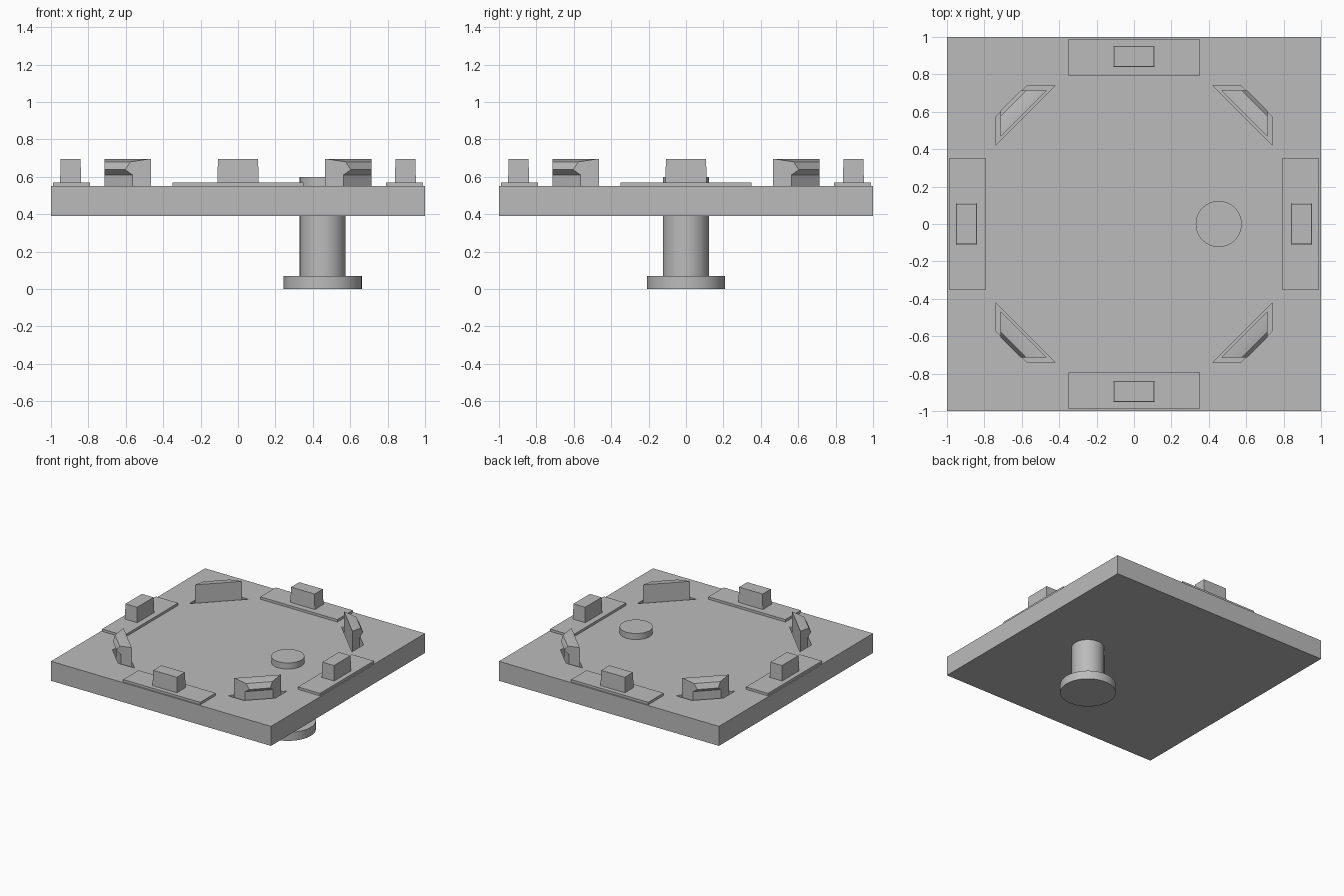
import bpy, bmesh
from math import radians
from mathutils import Matrix

cube = bpy.data.objects.get("Cube")
if cube:
    bpy.data.objects.remove(cube, do_unlink=True)

grey = bpy.data.materials.new("plain grey")
grey.use_nodes = True
grey.diffuse_color = (0.5, 0.5, 0.5, 1)
grey.node_tree.nodes["Principled BSDF"].inputs["Base Color"].default_value = (0.5, 0.5, 0.5, 1)


def finish(name, bm, smooth=False):
    """Turn a bmesh into a grey object."""
    bmesh.ops.recalc_face_normals(bm, faces=bm.faces)
    mesh = bpy.data.meshes.new(name)
    bm.to_mesh(mesh)
    bm.free()
    mesh.materials.append(grey)
    obj = bpy.data.objects.new(name, mesh)
    bpy.context.collection.objects.link(obj)
    bpy.ops.object.select_all(action='DESELECT')
    obj.select_set(True)
    bpy.context.view_layer.objects.active = obj
    if smooth:
        bpy.ops.object.shade_smooth_by_angle(angle=radians(35))
    return obj


def loft(bm, rings):
    """Skin a stack of closed rings and cap both ends."""
    loops = [[bm.verts.new(p) for p in ring] for ring in rings]
    for low, high in zip(loops, loops[1:]):
        n = len(low)
        for i in range(n):
            bm.faces.new((low[i], low[(i + 1) % n], high[(i + 1) % n], high[i]))
    bm.faces.new(loops[0])
    bm.faces.new(loops[-1])


def rect(w, d, z):
    return [(-w / 2, -d / 2, z), (w / 2, -d / 2, z), (w / 2, d / 2, z), (-w / 2, d / 2, z)]


def corner_section(limit, inner, outer, z, sx, sy):
    """Trapezoid lying across a corner, between two diagonals x + y = inner / outer."""
    pts = [(inner - limit, limit), (outer - limit, limit),
           (limit, outer - limit), (limit, inner - limit)]
    return [(x * sx, y * sy, z) for x, y in pts]


corners = {"front_left": (1, -1), "front_right": (-1, -1),
           "back_left": (1, 1), "back_right": (-1, 1)}

# Base slab with four corner pockets
bm = bmesh.new()
loft(bm, [rect(2, 2, 0.39), rect(2, 2, 0.55)])
slab = finish("base_slab", bm)

bm = bmesh.new()
for sx, sy in corners.values():
    loft(bm, [corner_section(0.74, 1.162, 1.312, z, sx, sy) for z in (0.40, 0.65)])
cutter = finish("pocket_cutter", bm)
cutter.hide_render = True

cut = slab.modifiers.new("pockets", 'BOOLEAN')
cut.operation = 'DIFFERENCE'
cut.solver = 'EXACT'
cut.object = cutter
bpy.context.view_layer.objects.active = slab
bpy.ops.object.modifier_apply(modifier=cut.name)
bpy.data.objects.remove(cutter, do_unlink=True)

# Hooked corner clips: (height, outer diagonal)
clip_profile = [(0.395, 1.279), (0.61, 1.279), (0.638, 1.318), (0.68, 1.29), (0.695, 1.19)]
for place, (sx, sy) in corners.items():
    bm = bmesh.new()
    loft(bm, [corner_section(0.715, 1.18, s, z, sx, sy) for z, s in clip_profile])
    finish(place + "_clip", bm, smooth=True)

# Edge pads, each with a slightly tapered block
for turn, place in enumerate(("front", "left", "back", "right")):
    spin = Matrix.Rotation(radians(90 * turn), 4, 'Z') @ Matrix.Translation((0, -0.89, 0))
    shift = Matrix.Translation((0, -0.005, 0))
    bm = bmesh.new()
    loft(bm, [rect(0.7, 0.2, 0.545), rect(0.7, 0.2, 0.57)])
    bm.transform(spin)
    finish(place + "_pad", bm)
    bm = bmesh.new()
    loft(bm, [rect(0.222, 0.113, 0.565), rect(0.214, 0.106, 0.695)])
    bm.transform(spin @ shift)
    finish(place + "_block", bm)

# Peg through the slab with a wide foot
for name, radius, low, high in (("peg_shaft", 0.123, 0.06, 0.6), ("peg_foot", 0.209, 0, 0.07)):
    bm = bmesh.new()
    bmesh.ops.create_cone(bm, cap_ends=True, segments=64, radius1=radius, radius2=radius,
                          depth=high - low,
                          matrix=Matrix.Translation((0.453, 0, (low + high) / 2)))
    finish(name, bm, smooth=True)
